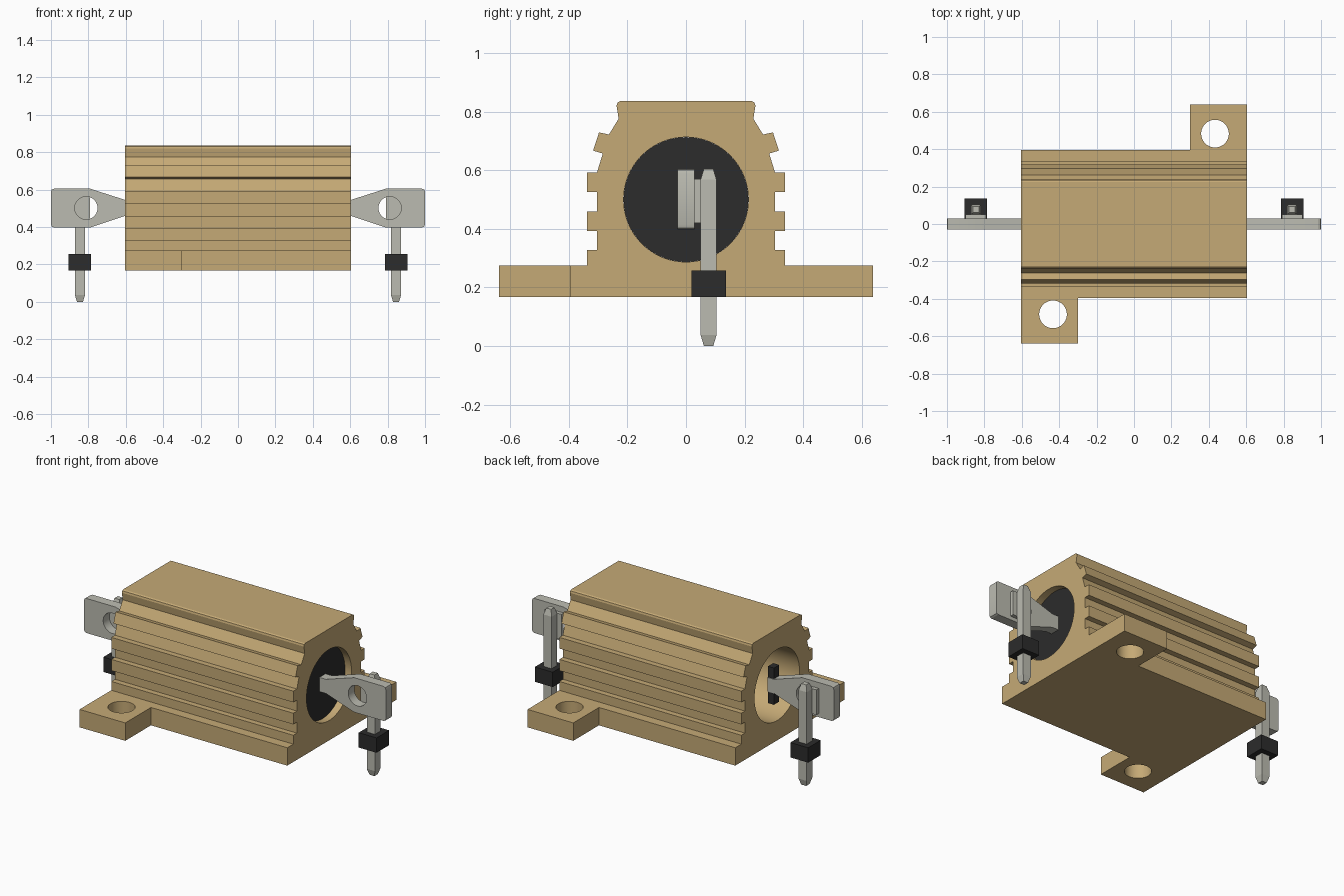
import bpy, bmesh, math
from mathutils import Vector, Matrix

cube = bpy.data.objects.get("Cube")
if cube:
    bpy.data.objects.remove(cube, do_unlink=True)


def material(name, rgb):
    m = bpy.data.materials.new(name)
    m.use_nodes = True
    m.diffuse_color = (*rgb, 1)
    bsdf = next(n for n in m.node_tree.nodes if n.type == 'BSDF_PRINCIPLED')
    bsdf.inputs["Base Color"].default_value = (*rgb, 1)
    return m


GOLD = material("gold anodised metal", (0.56, 0.40, 0.18))
TIN = material("tinned metal", (0.50, 0.50, 0.44))
BLACK = material("black plastic", (0.025, 0.025, 0.025))


def finish(name, bm, mat):
    bmesh.ops.recalc_face_normals(bm, faces=bm.faces)
    me = bpy.data.meshes.new(name)
    bm.to_mesh(me)
    bm.free()
    me.materials.append(mat)
    ob = bpy.data.objects.new(name, me)
    bpy.context.scene.collection.objects.link(ob)
    return ob


def prism(name, pts, axis, a, b, mat):
    """Extrude a 2D outline along x (points are y,z) or y (points are x,z)."""
    bm = bmesh.new()
    place = (lambda p, t: (t, p[0], p[1])) if axis == 'x' else (lambda p, t: (p[0], t, p[1]))
    face = bm.faces.new([bm.verts.new(place(p, a)) for p in pts])
    new = bmesh.ops.extrude_face_region(bm, geom=[face])["geom"]
    move = Vector(place((0, 0), b - a))
    bmesh.ops.translate(bm, vec=move, verts=[v for v in new if isinstance(v, bmesh.types.BMVert)])
    return finish(name, bm, mat)


def box(name, x, y, z, mat):
    lo, hi = sorted(x)
    return prism(name, [(y[0], z[0]), (y[1], z[0]), (y[1], z[1]), (y[0], z[1])], 'x', lo, hi, mat)


def cylinder(name, centre, r, depth, axis, mat, segments=96):
    bm = bmesh.new()
    bmesh.ops.create_cone(bm, cap_ends=True, segments=segments, radius1=r, radius2=r, depth=depth)
    rot = {'x': Matrix.Rotation(math.pi / 2, 4, 'Y'),
           'y': Matrix.Rotation(math.pi / 2, 4, 'X'),
           'z': Matrix.Identity(4)}[axis]
    bm.transform(Matrix.Translation(centre) @ rot)
    return finish(name, bm, mat)


def drill(ob, centre, r, depth, axis, segments=96):
    """Cut a round hole and apply it."""
    cutter = cylinder("hole_cutter", centre, r, depth, axis, ob.data.materials[0], segments)
    cutter.hide_render = True
    mod = ob.modifiers.new("hole", 'BOOLEAN')
    mod.operation, mod.solver, mod.object = 'DIFFERENCE', 'EXACT', cutter
    bpy.context.view_layer.update()
    mesh = bpy.data.meshes.new_from_object(ob.evaluated_get(bpy.context.evaluated_depsgraph_get()))
    ob.modifiers.clear()
    ob.data = mesh
    bpy.data.objects.remove(cutter, do_unlink=True)


def smooth(ob):
    bpy.ops.object.select_all(action='DESELECT')
    ob.select_set(True)
    bpy.context.view_layer.objects.active = ob
    bpy.ops.object.shade_smooth_by_angle(angle=math.radians(20))


# Finned housing with a through bore
half = [(0.395, 0.168), (0.395, 0.275), (0.338, 0.275), (0.338, 0.328), (0.304, 0.328),
        (0.304, 0.393), (0.338, 0.393), (0.338, 0.460), (0.304, 0.460), (0.304, 0.525),
        (0.338, 0.525), (0.338, 0.592), (0.304, 0.592), (0.284, 0.657), (0.317, 0.667),
        (0.297, 0.729), (0.263, 0.722), (0.230, 0.776), (0.237, 0.820), (0.234, 0.831),
        (0.225, 0.836)]
outline = half + [(-y, z) for y, z in reversed(half)]
housing = prism("housing", outline, 'x', -0.603, 0.603, GOLD)
drill(housing, (0, 0, 0.5), 0.213, 2, 'x')
smooth(housing)

# Diagonal pair of mounting tabs
for side, s in (("back", 1), ("front", -1)):
    ys = sorted((s * 0.395, s * 0.638))
    tab = box(side + "_mounting_tab", (s * 0.30, s * 0.603), ys, (0.168, 0.275), GOLD)
    drill(tab, (s * 0.433, s * 0.483, 0.22), 0.074, 0.5, 'z', 48)
    smooth(tab)

# Plug closing one end of the bore, small core at the other
smooth(cylinder("end_plug", (0.35, 0, 0.5), 0.2128, 0.42, 'x', BLACK))
box("core_end", (-0.60, -0.56), (-0.025, 0.025), (0.39, 0.61), BLACK)

# Lug terminals with pins, one at each end
lug = [(0.56, 0.46), (0.603, 0.46), (0.79, 0.398), (0.985, 0.398), (0.996, 0.403), (1.0, 0.415),
       (1.0, 0.588), (0.996, 0.600), (0.985, 0.605), (0.79, 0.605), (0.603, 0.545), (0.56, 0.545)]
PX, PY, W = 0.845, 0.077, 0.027
for side, s in (("left", 1), ("right", -1)):
    terminal = prism(side + "_terminal", [(s * x, z) for x, z in lug], 'y', -0.029, 0.029, TIN)
    drill(terminal, (s * 0.812, 0, 0.502), 0.061, 0.3, 'y', 40)
    smooth(terminal)
    box(side + "_terminal_bridge", (s * 0.79, s * 0.90), (0.029, 0.052), (0.42, 0.57), TIN)

    # Square pin tapered at both tips
    bm = bmesh.new()
    rings = []
    for z, w in ((0, 0.016), (0.037, W), (0.568, W), (0.605, 0.016)):
        rings.append([bm.verts.new((s * PX + i * w, PY + j * w, z))
                      for i, j in ((-1, -1), (1, -1), (1, 1), (-1, 1))])
    for lo, hi in zip(rings, rings[1:]):
        for k in range(4):
            n = (k + 1) % 4
            bm.faces.new((lo[k], lo[n], hi[n], hi[k]))
    bm.faces.new(rings[0])
    bm.faces.new(rings[-1])
    finish(side + "_pin", bm, TIN)

    # Plastic collar round the pin
    box(side + "_pin_collar", (s * 0.787, s * 0.905), (0.018, 0.137), (0.168, 0.257), BLACK)
